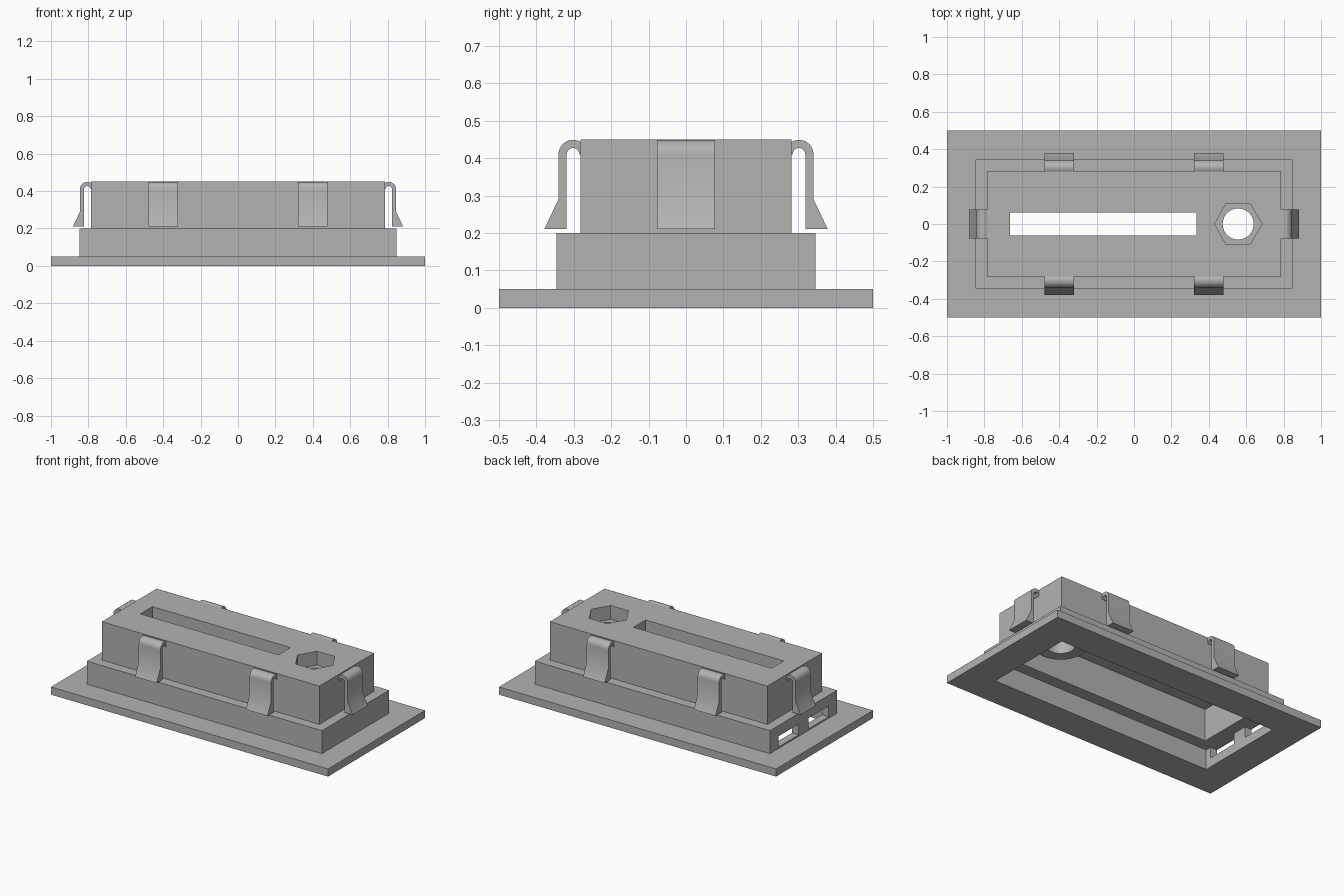
import bpy, bmesh, math
from mathutils import Matrix

if "Cube" in bpy.data.objects:
    bpy.data.objects.remove(bpy.data.objects["Cube"])

grey = bpy.data.materials.new("mid grey")
grey.diffuse_color = (0.45, 0.45, 0.45, 1)
grey.use_nodes = True
grey.node_tree.nodes["Principled BSDF"].inputs["Base Color"].default_value = grey.diffuse_color


def finish(name, bm):
    bmesh.ops.recalc_face_normals(bm, faces=bm.faces)
    me = bpy.data.meshes.new(name)
    bm.to_mesh(me)
    bm.free()
    me.materials.append(grey)
    ob = bpy.data.objects.new(name, me)
    bpy.context.collection.objects.link(ob)
    return ob


def box(name, x0, x1, y0, y1, z0, z1):
    bm = bmesh.new()
    bmesh.ops.create_cube(bm, size=1)
    for v in bm.verts:
        v.co = ((x0 + x1) / 2 + v.co.x * (x1 - x0),
                (y0 + y1) / 2 + v.co.y * (y1 - y0),
                (z0 + z1) / 2 + v.co.z * (z1 - z0))
    return finish(name, bm)


def prism(name, x, r, z0, z1, sides):
    bm = bmesh.new()
    bmesh.ops.create_cone(bm, cap_ends=True, segments=sides, radius1=r, radius2=r,
                          depth=z1 - z0)
    # the six-sided prism points along x
    bmesh.ops.rotate(bm, verts=bm.verts, matrix=Matrix.Rotation(math.pi / 2, 3, 'Z'))
    bmesh.ops.translate(bm, verts=bm.verts, vec=(x, 0, (z0 + z1) / 2))
    return finish(name, bm)


def combine(target, tool, operation):
    mod = target.modifiers.new("cut", 'BOOLEAN')
    mod.operation = operation
    mod.solver = 'EXACT'
    mod.object = tool
    bpy.context.view_layer.objects.active = target
    bpy.ops.object.modifier_apply(modifier=mod.name)
    bpy.data.objects.remove(tool)


# stepped housing: flange, shoulder and raised block
housing = box("housing", -1, 1, -.5, .5, 0, .05)
combine(housing, box("shoulder", -.848, .848, -.346, .346, .01, .2), 'UNION')
combine(housing, box("block", -.785, .785, -.282, .282, .02, .45), 'UNION')

# hollow underside in two stages
combine(housing, box("lower_cavity", -.8, .8, -.3, .3, -.1, .13), 'DIFFERENCE')
combine(housing, box("upper_cavity", -.727, .727, -.222, .222, .1, .34), 'DIFFERENCE')

# screw boss with nut pocket and through hole
HOLE_X = .557
combine(housing, prism("boss", HOLE_X, .155, .19, .38, 48), 'UNION')
combine(housing, prism("nut_pocket", HOLE_X, .127, .36, .6, 6), 'DIFFERENCE')
combine(housing, prism("screw_hole", HOLE_X, .083, .1, .6, 48), 'DIFFERENCE')

# long slot in the top
combine(housing, box("slot", -.662, .335, -.062, .062, .25, .6), 'DIFFERENCE')

# pair of windows in the left end
for s in (-1, 1):
    a, b = sorted((s * .05, s * .26))
    combine(housing, box("window", -.95, -.75, a, b, .06, .13), 'DIFFERENCE')


# sprung clip: hooked strip with a wedge foot, profile is (distance from wall, height)
def clip(name, wall, along, angle):
    cx, cz, n = .021, .41, 12
    outer = [(cx + .039 * math.cos(math.pi * i / n), cz + .039 * math.sin(math.pi * i / n))
             for i in range(n + 1)]
    inner = [(cx + .017 * math.cos(math.pi * i / n), cz + .017 * math.sin(math.pi * i / n))
             for i in range(n, -1, -1)]
    profile = [(.038, .21), (.098, .21), (.06, .29)] + outer + inner
    bm = bmesh.new()
    face = bm.faces.new([bm.verts.new((wall + d, -.078, z)) for d, z in profile])
    ext = bmesh.ops.extrude_face_region(bm, geom=[face])
    bmesh.ops.translate(bm, vec=(0, .156, 0),
                        verts=[g for g in ext["geom"] if isinstance(g, bmesh.types.BMVert)])
    bmesh.ops.translate(bm, verts=bm.verts, vec=(0, along, 0))
    bmesh.ops.rotate(bm, verts=bm.verts, matrix=Matrix.Rotation(angle, 3, 'Z'))
    return finish(name, bm)


clips = [clip("right_clip", .785, 0, 0), clip("left_clip", .785, 0, math.pi)]
for s in (-1, 1):
    clips.append(clip("back_clip", .281, s * .4, math.pi / 2))
    clips.append(clip("front_clip", .281, s * .4, -math.pi / 2))

# smooth the round parts, keep edges sharp
bpy.ops.object.select_all(action='DESELECT')
for ob in clips + [housing]:
    ob.select_set(True)
bpy.context.view_layer.objects.active = housing
bpy.ops.object.shade_smooth_by_angle(angle=math.radians(30))
